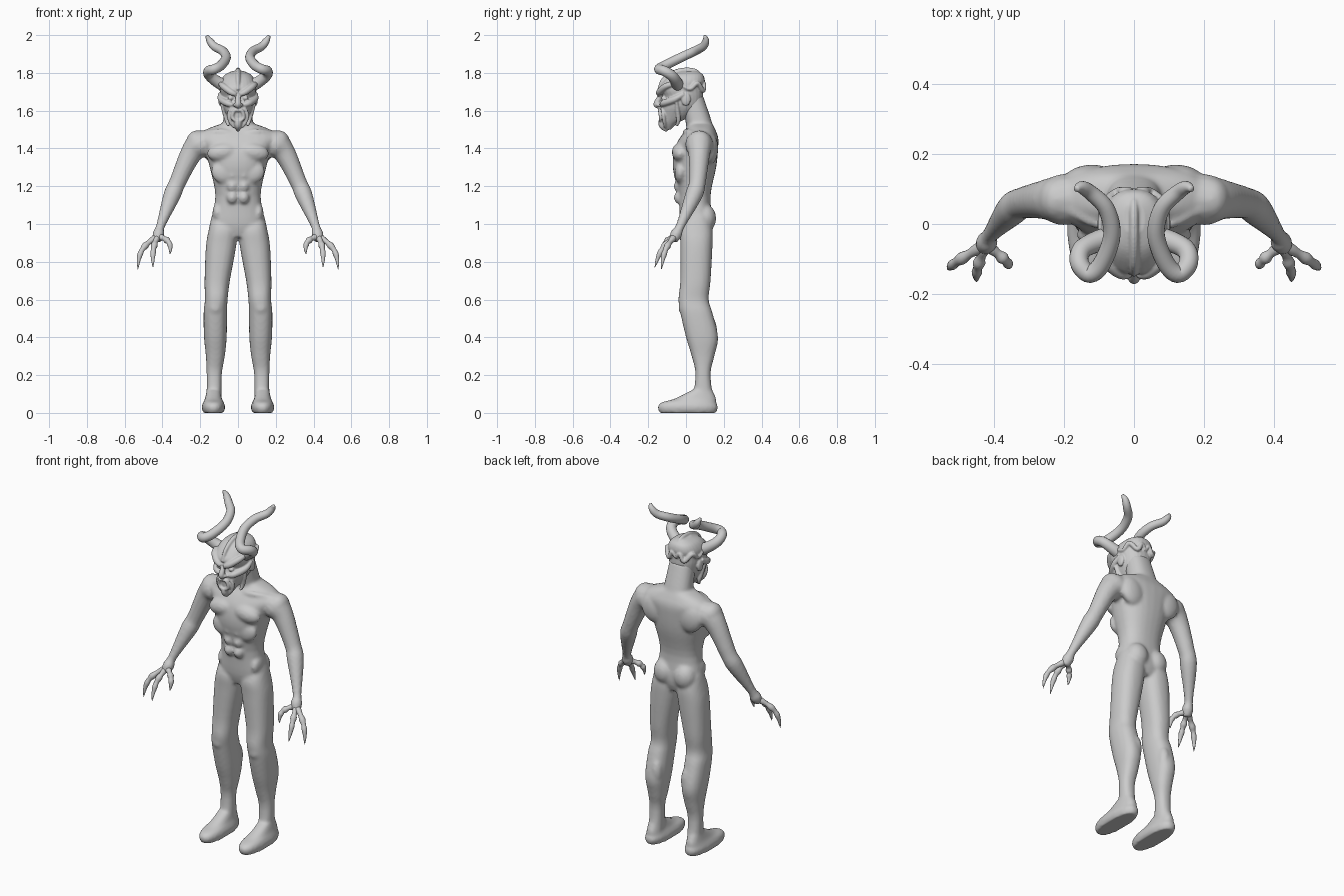
import bpy
import bmesh
from math import sin, cos, pi, copysign
from mathutils import Vector, Matrix

default_cube = bpy.data.objects.get("Cube")
if default_cube:
    bpy.data.objects.remove(default_cube, do_unlink=True)

skin = bpy.data.materials.new("plain grey")
skin.use_nodes = True
grey = (.6, .6, .6, 1)
skin.diffuse_color = grey
skin.node_tree.nodes["Principled BSDF"].inputs["Base Color"].default_value = grey
LEFT, RIGHT = 1, -1


def spline(rows, steps):
    """Smoothly interpolate rows of numbers with a Catmull-Rom curve."""
    result = []
    last = len(rows) - 1
    for i in range(last):
        before, start = rows[max(i - 1, 0)], rows[i]
        end, after = rows[i + 1], rows[min(i + 2, last)]
        for k in range(steps):
            t = k / steps
            result.append([
                b + t * ((c - a) + t * ((2*a - 5*b + 4*c - d) + t * (3*(b - c) + d - a))) / 2
                for a, b, c, d in zip(before, start, end, after)])
    result.append(list(rows[last]))
    return result


def skin_rings(mesh, rings):
    """Bridge closed rings of points and cap both ends."""
    loops = [[mesh.verts.new(point) for point in ring] for ring in rings]
    count = len(loops[0])
    for lower, upper in zip(loops, loops[1:]):
        for i in range(count):
            j = (i + 1) % count
            mesh.faces.new((lower[i], lower[j], upper[j], upper[i]))
    mesh.faces.new(loops[0][::-1])
    mesh.faces.new(loops[-1])


def stack(mesh, rows, side=LEFT, power=.85, count=28):
    """Horizontal sections: height, centre x, half width, front y, back y."""
    rings = []
    for z, x, half, front, back in spline(rows, 4):
        middle, depth = (front + back) / 2, (back - front) / 2
        ring = []
        for i in range(count):
            c, s = cos(2 * pi * i / count), sin(2 * pi * i / count)
            px = x + half * copysign(abs(c) ** power, c)
            py = middle + depth * copysign(abs(s) ** power, s)
            ring.append((side * px, py, z))
        rings.append(ring)
    skin_rings(mesh, rings)


def tube(mesh, rows, side=LEFT, count=14, steps=5):
    """Round sections along a path: x, y, z, radius."""
    path = spline(rows, steps)
    points = [Vector((side * x, y, z)) for x, y, z, radius in path]
    across = Vector((.3, .9, .2))
    rings = []
    for i, point in enumerate(points):
        following = points[min(i + 1, len(points) - 1)]
        along = (following - points[max(i - 1, 0)]).normalized()
        across = (across - along * across.dot(along)).normalized()
        other = along.cross(across)
        radius = path[i][3]
        ring = []
        for k in range(count):
            angle = 2 * pi * k / count
            ring.append(point + radius * (across * cos(angle) + other * sin(angle)))
        rings.append(ring)
    skin_rings(mesh, rings)


def ridge(mesh, points, radius, side=LEFT):
    """Tube that is thickest halfway along its path."""
    last = len(points) - 1
    rows = [(x, y, z, radius * (.6 + .4 * sin(pi * i / last)))
            for i, (x, y, z) in enumerate(points)]
    tube(mesh, rows, side)


def lump(mesh, centre, size, side=LEFT, tilt=0):
    """Ellipsoid used for muscles and rounded features."""
    x, y, z = centre
    place = Matrix.Translation((side * x, y, z))
    turn = Matrix.Rotation(side * tilt, 4, "Y")
    stretch = Matrix.Diagonal((*size, 1))
    bmesh.ops.create_uvsphere(mesh, u_segments=20, v_segments=12, radius=1,
                              matrix=place @ turn @ stretch)


def finish(mesh, name, voxel=0, smoothing=0):
    """Turn the shapes into one smooth object, fused when a voxel size is given."""
    bmesh.ops.recalc_face_normals(mesh, faces=mesh.faces)
    for face in mesh.faces:
        face.smooth = True
    data = bpy.data.meshes.new(name)
    mesh.to_mesh(data)
    mesh.free()
    data.materials.append(skin)
    obj = bpy.data.objects.new(name, data)
    bpy.context.collection.objects.link(obj)
    if voxel:
        fuse = obj.modifiers.new("fuse", "REMESH")
        fuse.mode = "VOXEL"
        fuse.voxel_size = voxel
        fuse.use_smooth_shade = True
        soften = obj.modifiers.new("soften", "SMOOTH")
        soften.factor = .5
        soften.iterations = smoothing


# Torso and neck
body = bmesh.new()
stack(body, [
    (.93, 0, .12, -.01, .12), (1, 0, .145, -.03, .14), (1.15, 0, .12, -.04, .13),
    (1.3, 0, .15, -.07, .16), (1.4, 0, .18, -.06, .17), (1.46, 0, .215, -.03, .17),
    (1.5, 0, .17, 0, .155), (1.53, 0, .09, .01, .14)])
stack(body, [(1.44, 0, .09, 0, .16), (1.53, 0, .08, 0, .14), (1.68, 0, .07, -.04, .09)])

for side in (LEFT, RIGHT):
    # Legs
    stack(body, [
        (1.04, .08, .06, 0, .12), (.97, .08, .075, -.03, .14), (.88, .09, .08, -.03, .14),
        (.7, .11, .067, -.03, .13), (.6, .115, .06, -.04, .12), (.53, .12, .062, -.03, .14),
        (.4, .12, .06, 0, .17), (.3, .12, .05, .03, .15), (.2, .126, .04, .05, .13),
        (.04, .126, .04, .03, .15)], side)
    # Feet, flat underneath
    stack(body, [(0, .13, .054, -.14, .16), (.03, .13, .062, -.15, .17),
                 (.055, .13, .055, -.13, .16), (.075, .13, .045, -.06, .16),
                 (.12, .13, .036, .03, .14)], side)
    # Arms and palms
    tube(body, [
        (.15, .08, 1.43, .06), (.2, .07, 1.42, .075), (.25, .07, 1.37, .058),
        (.32, .06, 1.22, .045), (.35, .04, 1.15, .046), (.41, -.03, .99, .024),
        (.42, -.05, .95, .032), (.43, -.07, .91, .024)], side)
    # Shoulder, chest, ribs and shoulder blade
    lump(body, (.22, .07, 1.43), (.055, .065, .065), side)
    lump(body, (.08, -.03, 1.38), (.085, .045, .05), side, .15)
    lump(body, (.08, -.03, 1.27), (.065, .03, .055), side, -.5)
    lump(body, (.12, .13, 1.4), (.075, .04, .085), side, .3)
    # Buttock, hip, knee and calf
    lump(body, (.065, .1, 1.03), (.065, .06, .075), side)
    lump(body, (.11, .03, 1.06), (.025, .05, .05), side)
    lump(body, (.12, -.01, .56), (.04, .03, .045), side)
    lump(body, (.1, .13, .43), (.035, .035, .08), side)
    # Belly muscles and collar bone
    for row in range(3):
        lump(body, (.03, -.035, 1.14 + row * .06), (.03, .03, .034), side)
    ridge(body, [(.02, 0, 1.48), (.1, 0, 1.49), (.19, .04, 1.48)], .015, side)
finish(body, "body", .009, 5)

# Clawed fingers and thumbs, each with knuckles and a sharp tip
fingers = bmesh.new()
base = Vector((.424, -.058, .935))
knuckles = (.018, .017, .013, .018, .013, .015, .011, .007, .001)
tips = {"outer": (.53, -.13, .76), "middle": (.45, -.165, .77), "thumb": (.36, -.125, .84)}
bends = {"outer": .03, "middle": .01, "thumb": -.025}
for side in (LEFT, RIGHT):
    for digit, tip in tips.items():
        rows = []
        for i, radius in enumerate(knuckles):
            along = i / (len(knuckles) - 1)
            spot = base.lerp(Vector(tip), along)
            spot += Vector((bends[digit], -.014, .016)) * sin(pi * along)
            rows.append((*spot, radius))
        tube(fingers, rows, side, count=12, steps=3)
finish(fingers, "clawed_fingers")

# Skull and jaw
head = bmesh.new()
stack(head, [
    (1.5, 0, .014, -.115, -.08), (1.53, 0, .034, -.13, -.05), (1.57, 0, .056, -.135, .02),
    (1.62, 0, .08, -.137, .08), (1.67, 0, .09, -.122, .09), (1.715, 0, .096, -.145, .09),
    (1.755, 0, .092, -.12, .1), (1.79, 0, .07, -.08, .09), (1.81, 0, .03, -.03, .06)])
# Crest, nose and goatee
ridge(head, [(0, -.145, 1.71), (0, -.115, 1.77), (0, -.04, 1.81), (0, .05, 1.81),
             (0, .09, 1.76)], .013)
ridge(head, [(0, -.13, 1.69), (0, -.15, 1.65), (0, -.155, 1.63), (0, -.135, 1.62)], .017)
tube(head, [(0, -.125, 1.55, .02), (0, -.125, 1.52, .018), (0, -.1, 1.49, .006)])
for side in (LEFT, RIGHT):
    # Brow and cheekbone
    ridge(head, [(.01, -.145, 1.685), (.04, -.14, 1.7), (.08, -.105, 1.73),
                 (.095, -.05, 1.745)], .018, side)
    ridge(head, [(.03, -.13, 1.63), (.06, -.115, 1.64), (.09, -.06, 1.66),
                 (.095, -.01, 1.69)], .018, side)
    # Eye, nostril and ear
    lump(head, (.04, -.12, 1.666), (.015, .012, .011), side)
    lump(head, (.016, -.145, 1.63), (.011, .014, .009), side)
    lump(head, (.093, 0, 1.66), (.012, .025, .035), side)
    # Lips and folds of the jaw
    ridge(head, [(0, -.143, 1.6), (.02, -.14, 1.6), (.03, -.134, 1.57), (.02, -.136, 1.55),
                 (0, -.137, 1.545)], .01, side)
    ridge(head, [(.035, -.13, 1.615), (.05, -.12, 1.58), (.04, -.115, 1.54),
                 (.02, -.11, 1.51)], .01, side)
    ridge(head, [(.09, -.05, 1.645), (.075, -.045, 1.6), (.06, -.04, 1.55),
                 (.05, -.05, 1.52)], .012, side)
    # Scalloped edge of the skull cap
    ridge(head, [(.095, -.03, 1.74), (.093, .02, 1.715), (.083, .06, 1.745),
                 (.05, .09, 1.705), (.025, .095, 1.745), (0, .095, 1.715)], .013, side)
finish(head, "head", .0045, 2)

# Twisted horns
horns = bmesh.new()
for side in (LEFT, RIGHT):
    tube(horns, [
        (.055, -.04, 1.725, .036), (.105, -.05, 1.75, .031), (.15, -.075, 1.785, .028),
        (.155, -.115, 1.81, .027), (.125, -.143, 1.82, .026), (.09, -.11, 1.84, .026),
        (.063, -.03, 1.88, .025), (.08, .045, 1.915, .024), (.125, .09, 1.94, .022),
        (.15, .105, 1.97, .018), (.165, .1, 1.996, .008)], side, count=16)
finish(horns, "horns")
